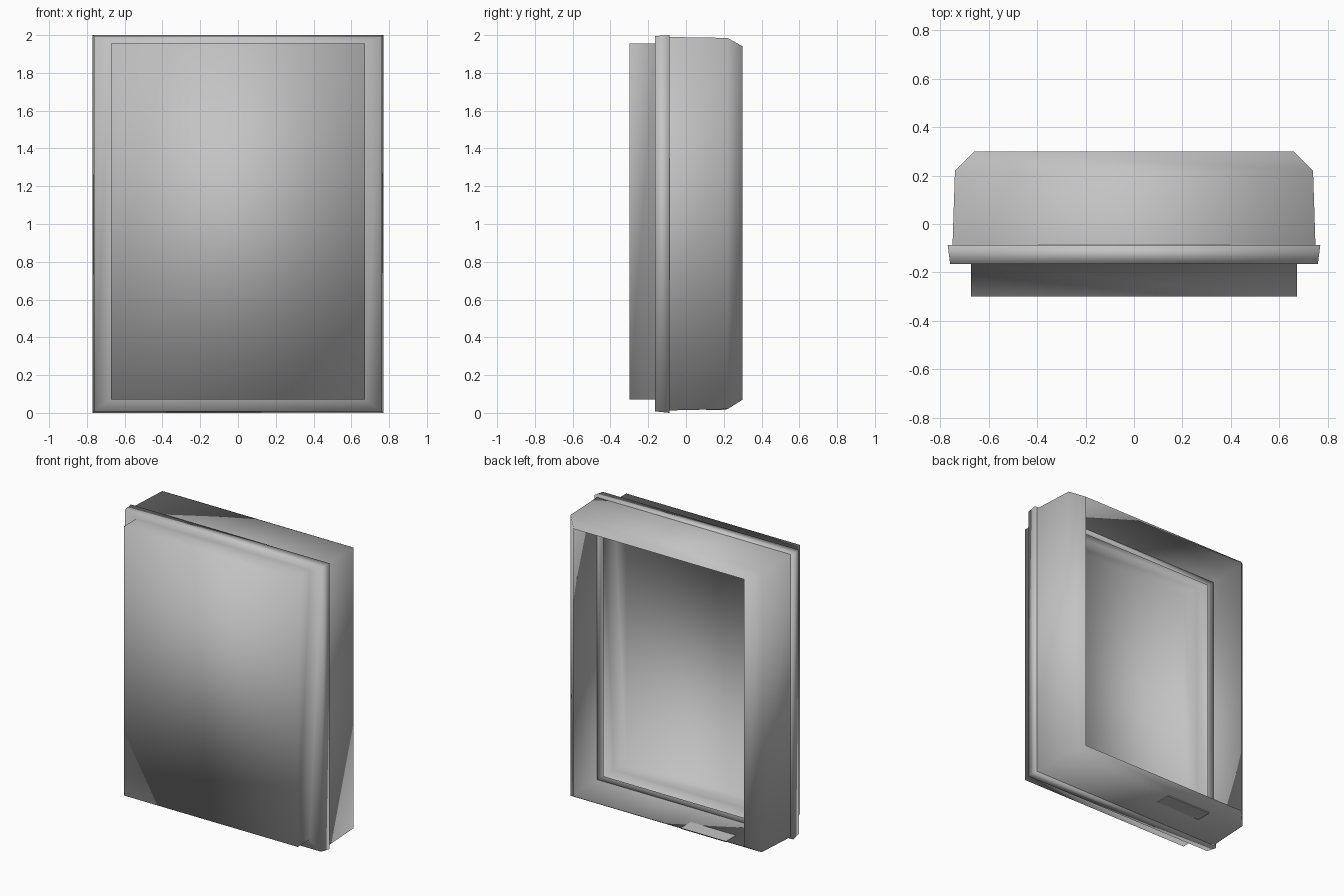
import bpy
import bmesh

cube = bpy.data.objects.get("Cube")
if cube:
    bpy.data.objects.remove(cube, do_unlink=True)

grey = bpy.data.materials.new("neutral grey")
grey.use_nodes = True
grey.diffuse_color = (0.55, 0.55, 0.55, 1)
grey.node_tree.nodes["Principled BSDF"].inputs["Base Color"].default_value = grey.diffuse_color


def shell(name, rings, cap=False):
    """Loft rectangles (half width, bottom, top, depth) from back to front."""
    bm = bmesh.new()
    loops = []
    for half, bottom, top, y in rings:
        corners = ((-half, bottom), (half, bottom), (half, top), (-half, top))
        loops.append([bm.verts.new((x, y, z)) for x, z in corners])
    for back, front in zip(loops, loops[1:]):
        for i in range(4):
            j = (i + 1) % 4
            bm.faces.new((front[i], back[i], back[j], front[j]))
    if cap:
        bm.faces.new(loops[-1])
    for face in bm.faces:
        face.smooth = True
    mesh = bpy.data.meshes.new(name)
    bm.to_mesh(mesh)
    bm.free()
    mesh.materials.append(grey)
    obj = bpy.data.objects.new(name, mesh)
    bpy.context.collection.objects.link(obj)
    return obj


# Open-backed housing with a chamfered rear rim
shell("housing", [
    (0.66, 0.07, 1.94, 0.30),
    (0.74, 0.02, 1.985, 0.22),
    (0.75, 0.013, 1.99, -0.088),
])

# Projecting lip and hollow front panel
shell("lip_and_front_panel", [
    (0.70, 0.05, 1.95, -0.087),
    (0.77, 0.0, 2.0, -0.087),
    (0.76, 0.008, 1.995, -0.165),
    (0.673, 0.07, 1.955, -0.165),
    (0.673, 0.07, 1.955, -0.30),
], cap=True)

# Small flush plate on the underside
bpy.ops.mesh.primitive_cube_add(size=1, location=(-0.285, 0.16, 0.017))
plate = bpy.context.object
plate.name = "underside_plate"
plate.dimensions = (0.35, 0.11, 0.006)
plate.data.materials.append(grey)
